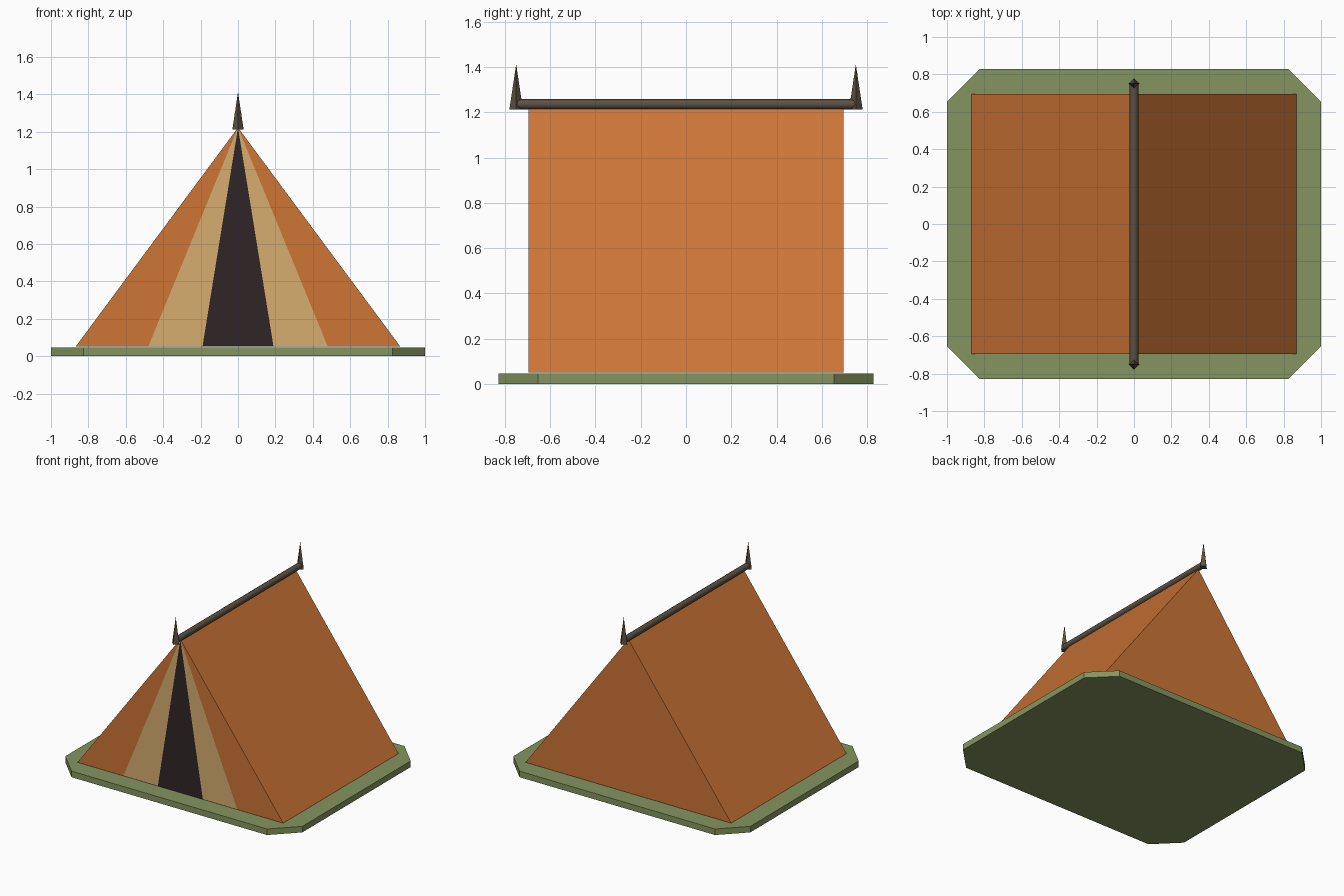
import bpy, math

if "Cube" in bpy.data.objects:
    bpy.data.objects.remove(bpy.data.objects["Cube"])


def material(name, rgb):
    m = bpy.data.materials.new(name)
    lin = [((c / 255 + 0.055) / 1.055) ** 2.4 for c in rgb]
    m.diffuse_color = (*lin, 1)
    m.use_nodes = True
    m.node_tree.nodes["Principled BSDF"].inputs["Base Color"].default_value = m.diffuse_color
    return m


green = material("moss green", (133, 148, 95))
orange = material("canvas orange", (205, 117, 53))
cream = material("flap cream", (214, 174, 111))
dark = material("doorway dark", (47, 37, 38))
wood = material("dark wood", (92, 80, 67))


def mesh_object(name, verts, faces, mats):
    me = bpy.data.meshes.new(name)
    me.from_pydata(verts, [], faces)
    for m in mats:
        me.materials.append(m)
    ob = bpy.data.objects.new(name, me)
    bpy.context.collection.objects.link(ob)
    return ob


# Ground sheet: rectangle with cut corners
X, Y, C, H = 1.0, 0.828, 0.175, 0.046
ring = [(X, Y - C), (X - C, Y), (C - X, Y), (-X, Y - C),
        (-X, C - Y), (C - X, -Y), (X - C, -Y), (X, C - Y)]
n = len(ring)
mesh_object("ground_sheet",
            [(x, y, 0) for x, y in ring] + [(x, y, H) for x, y in ring],
            [tuple(range(n))[::-1], tuple(range(n, 2 * n))]
            + [(i, (i + 1) % n, n + (i + 1) % n, n + i) for i in range(n)],
            [green])

# Tent: ridge prism, front split into a fan of flaps and doorway
W, D, Z0, Z1 = 0.868, 0.695, 0.051, 1.222
front_x = [-W, -0.48, -0.19, 0.19, 0.48, W]
verts = [(x, -D, Z0) for x in front_x]
verts += [(0, -D, Z1), (0, D, Z1), (-W, D, Z0), (W, D, Z0)]
faces = [(i, i + 1, 6) for i in range(5)]
faces += [(5, 9, 7, 6), (8, 0, 6, 7), (9, 8, 7), (8, 9, 5, 4, 3, 2, 1, 0)]
tent = mesh_object("tent", verts, faces, [orange, cream, dark])
for poly, idx in zip(tent.data.polygons, [0, 1, 2, 1, 0]):
    poly.material_index = idx

# Ridge pole
bpy.ops.mesh.primitive_cylinder_add(vertices=8, radius=0.023, depth=1.5,
                                    location=(0, 0, 1.235),
                                    rotation=(math.pi / 2, 0, 0))
pole = bpy.context.object
pole.name = "ridge_pole"
pole.data.materials.append(wood)
bpy.ops.object.shade_smooth_by_angle(angle=math.radians(50))

# Spikes on both pole ends, corners on the axes
for name, y in (("front_spike", -0.75), ("back_spike", 0.75)):
    bpy.ops.mesh.primitive_cone_add(vertices=4, radius1=0.03, radius2=0,
                                    depth=0.2, location=(0, y, 1.312))
    spike = bpy.context.object
    spike.name = name
    spike.data.materials.append(wood)
